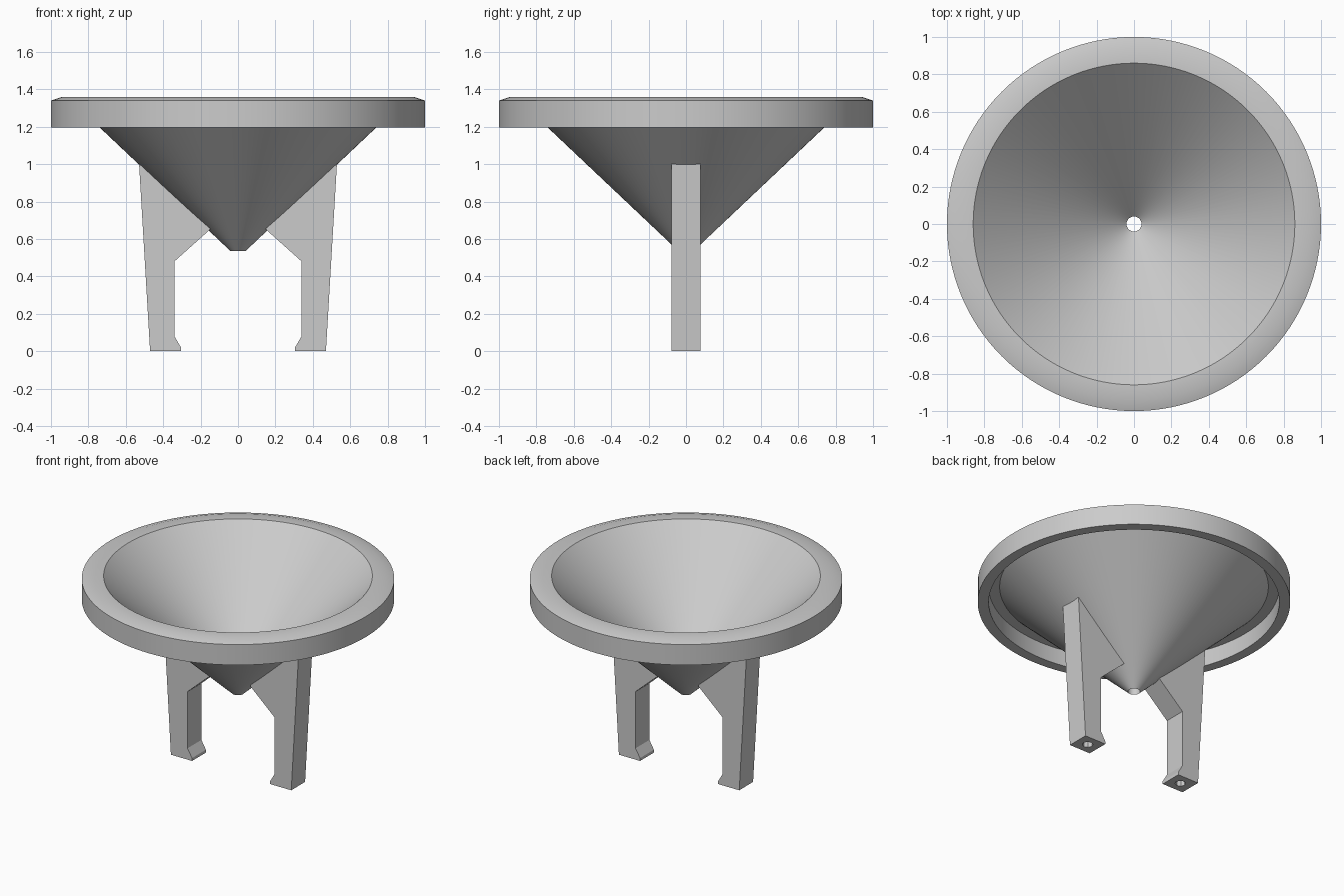
import bpy, bmesh, math

cube = bpy.data.objects.get("Cube")
if cube:
    bpy.data.objects.remove(cube, do_unlink=True)

grey = bpy.data.materials.new("plain grey")
grey.use_nodes = True
colour = (0.6, 0.6, 0.6, 1)
grey.diffuse_color = colour
grey.node_tree.nodes["Principled BSDF"].inputs["Base Color"].default_value = colour


def finish(name, bm):
    bmesh.ops.recalc_face_normals(bm, faces=bm.faces)
    mesh = bpy.data.meshes.new(name)
    bm.to_mesh(mesh)
    bm.free()
    mesh.materials.append(grey)
    obj = bpy.data.objects.new(name, mesh)
    bpy.context.collection.objects.link(obj)
    return obj


def lathe(name, profile, steps=128):
    """Revolve a closed (radius, height) outline around z."""
    bm = bmesh.new()
    verts = [bm.verts.new((r, 0, z)) for r, z in profile]
    edges = [bm.edges.new((verts[i - 1], verts[i])) for i in range(len(verts))]
    bmesh.ops.spin(bm, geom=verts + edges, axis=(0, 0, 1), cent=(0, 0, 0),
                   angle=math.tau, steps=steps, use_merge=True)
    bmesh.ops.remove_doubles(bm, verts=bm.verts, dist=1e-5)
    return finish(name, bm)


def extrude_y(name, profile, width):
    """Extrude an (x, z) outline symmetrically along y."""
    bm = bmesh.new()
    face = bm.faces.new([bm.verts.new((x, -width / 2, z)) for x, z in profile])
    moved = bmesh.ops.extrude_face_region(bm, geom=[face])["geom"]
    bmesh.ops.translate(bm, vec=(0, width, 0),
                        verts=[v for v in moved if isinstance(v, bmesh.types.BMVert)])
    return finish(name, bm)


# Hollow cone with a drain hole and a hanging rim skirt
funnel = lathe("funnel", [
    (0.04, 0.535), (0.86, 1.31), (0.93, 1.31), (0.93, 1.195), (1.0, 1.195),
    (1.0, 1.34), (0.94, 1.36), (0.86, 1.36), (0.04, 0.585)])
bpy.context.view_layer.objects.active = funnel
funnel.select_set(True)
bpy.ops.object.shade_smooth_by_angle(angle=math.radians(30))

# Tapered legs with a toe, their slanted tops buried in the cone wall
outline = [(0.47, 0), (0.53, 1.02), (0.15, 0.662), (0.15, 0.65), (0.34, 0.48),
           (0.34, 0.08), (0.305, 0.02), (0.305, 0)]
for side, label in ((1, "left"), (-1, "right")):
    leg = extrude_y(label + "_leg", [(side * x, z) for x, z in outline], 0.155)

    # Screw hole drilled up through the foot
    bm = bmesh.new()
    bmesh.ops.create_cone(bm, cap_ends=True, segments=8, radius1=0.035,
                          radius2=0.035, depth=0.5)
    bmesh.ops.translate(bm, verts=bm.verts, vec=(side * 0.387, 0, 0))
    drill = finish(label + "_hole_cutter", bm)
    drill.hide_render = True
    drill.hide_set(True)
    cut = leg.modifiers.new("screw_hole", "BOOLEAN")
    cut.object = drill
    cut.operation = "DIFFERENCE"
    cut.solver = "EXACT"
